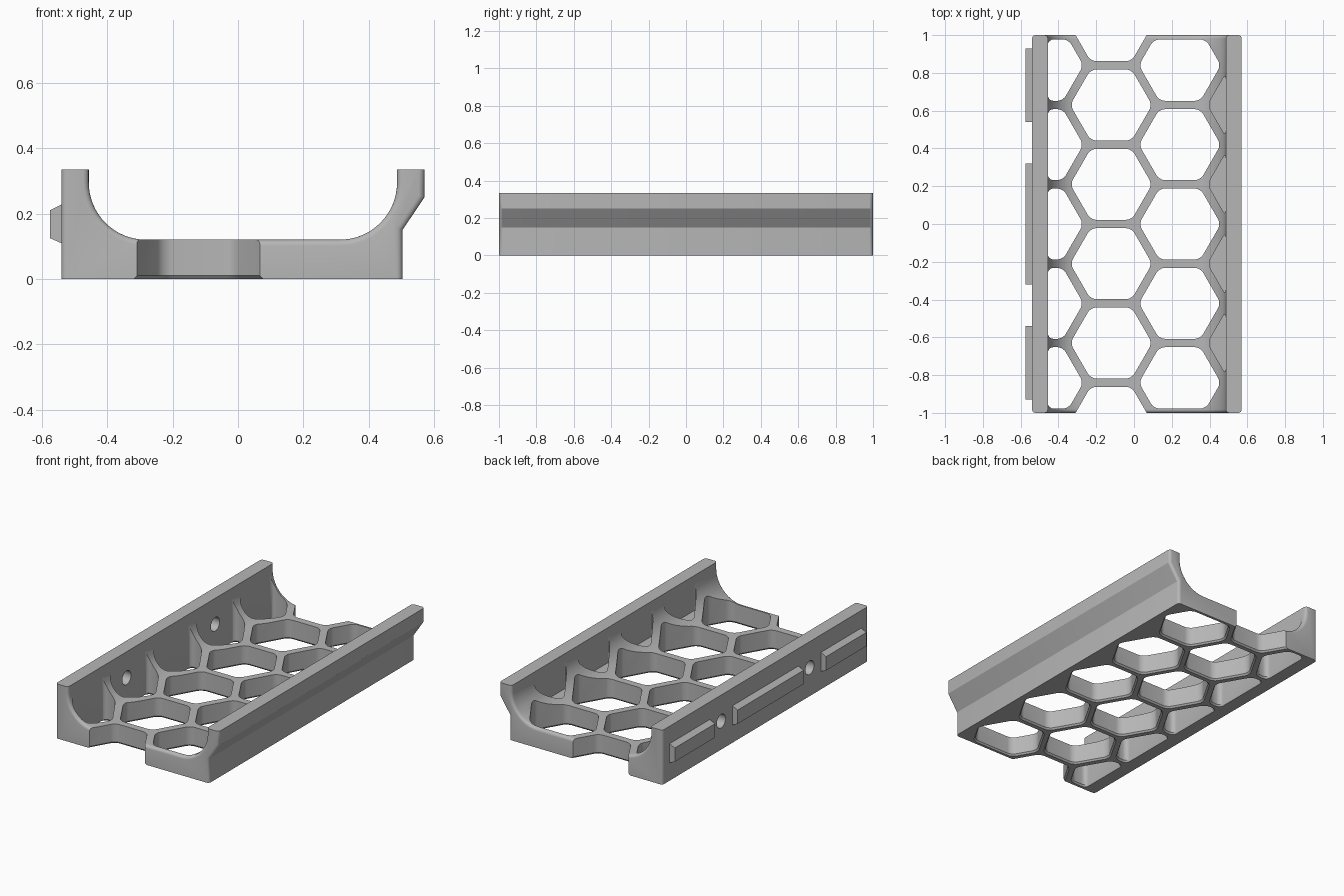
import bpy, bmesh, math

old = bpy.data.objects.get("Cube")
if old:
    bpy.data.objects.remove(old, do_unlink=True)

grey = bpy.data.materials.new("plain grey")
grey.use_nodes = True
COL = (0.47, 0.47, 0.47, 1)
grey.diffuse_color = COL
grey.node_tree.nodes["Principled BSDF"].inputs["Base Color"].default_value = COL

PITCH = 0.42
STEP = PITCH * math.cos(math.pi / 6)
RADIUS = 0.217
FLOOR, TOP, BEND = 0.12, 0.335, 0.175
LEFT, RIGHT = -0.456, 0.486     # inner wall faces


def finish(bm, name):
    bmesh.ops.recalc_face_normals(bm, faces=bm.faces)
    me = bpy.data.meshes.new(name)
    bm.to_mesh(me)
    bm.free()
    me.materials.append(grey)
    ob = bpy.data.objects.new(name, me)
    bpy.context.scene.collection.objects.link(ob)
    return ob


def extrude(bm, points, offset):
    face = bm.faces.new([bm.verts.new(p) for p in points])
    res = bmesh.ops.extrude_face_region(bm, geom=[face])
    verts = [g for g in res["geom"] if isinstance(g, bmesh.types.BMVert)]
    bmesh.ops.translate(bm, verts=verts, vec=offset)
    return face


def clip(poly, axis, limit, sign):
    """Keep the part of a flat polygon where sign * coordinate <= sign * limit."""
    out = []
    for a, b in zip(poly, poly[1:] + poly[:1]):
        da, db = sign * (a[axis] - limit), sign * (b[axis] - limit)
        if da <= 0:
            out.append(a)
        if da * db < 0:
            t = da / (da - db)
            out.append(tuple(p + (q - p) * t for p, q in zip(a, b)))
    return out


# tray cross-section with curved inner corners, extruded lengthwise
def arc(cx, start):
    return [(cx + BEND * math.cos(t), FLOOR + BEND + BEND * math.sin(t))
            for t in (start + i * math.pi / 32 for i in range(17))]


section = [(-0.54, 0), (-0.54, TOP), (LEFT, TOP)]
section += arc(LEFT + BEND, math.pi)
section += arc(RIGHT - BEND, 1.5 * math.pi)
section += [(RIGHT, TOP), (0.57, TOP), (0.57, 0.25), (0.503, 0.15), (0.503, 0)]
bm = bmesh.new()
extrude(bm, [(x, -1, z) for x, z in section], (0, 2, 0))
bmesh.ops.recalc_face_normals(bm, faces=bm.faces)
ends = [e for e in bm.edges
        if abs(e.verts[0].co.y - e.verts[1].co.y) < 0.01
        and not all(v.co.z < 0.001 for v in e.verts)
        and not all(v.co.z > TOP - 0.001 for v in e.verts)]
bmesh.ops.bevel(bm, geom=ends, offset=0.018, segments=4, profile=0.5, affect='EDGES')
tray = finish(bm, "honeycomb_tray")


# honeycomb cutter cells, flared underneath for a chamfered rim
def add_cell(bm, cx, cy, bottom, trim_ends):
    poly = [(cx + RADIUS * math.cos(i * math.pi / 3),
             cy + RADIUS * math.sin(i * math.pi / 3)) for i in range(6)]
    poly = clip(clip(poly, 0, LEFT, -1), 0, RIGHT, 1)
    if trim_ends:
        poly = clip(clip(poly, 1, -0.977, -1), 1, 0.977, 1)
    cell = bmesh.new()
    extrude(cell, [(x, y, bottom) for x, y in poly], (0, 0, 1))
    upright = [e for e in cell.edges if abs(e.verts[0].co.z - e.verts[1].co.z) > 0.5]
    bmesh.ops.bevel(cell, geom=upright, offset=0.03, segments=5, profile=0.5,
                    affect='EDGES')
    if bottom < 0.1:
        base = min(cell.faces, key=lambda f: f.calc_center_median().z)
        mid = base.calc_center_median()
        res = bmesh.ops.extrude_face_region(cell, geom=[base])
        cell.faces.remove(base) if base.is_valid else None
        for v in res["geom"]:
            if isinstance(v, bmesh.types.BMVert):
                v.co.z -= 0.02
                v.co.x = mid.x + (v.co.x - mid.x) * 1.09
                v.co.y = mid.y + (v.co.y - mid.y) * 1.09
    bmesh.ops.recalc_face_normals(cell, faces=cell.faces)
    tmp = bpy.data.meshes.new("cell")
    cell.to_mesh(tmp)
    cell.free()
    bm.from_mesh(tmp)
    bpy.data.meshes.remove(tmp)


bm = bmesh.new()
MID = -0.121
for row in range(-2, 3):
    add_cell(bm, MID - STEP, row * PITCH, 0.01, True)
    add_cell(bm, MID + STEP, row * PITCH, 0.01, True)
for row in range(-3, 3):
    y = (row + 0.5) * PITCH
    add_cell(bm, MID, y, 0.01, False)
    if abs(y) < 0.9:
        add_cell(bm, MID + 2 * STEP, y, FLOOR, True)    # blind wall pockets
cells = finish(bm, "cell_cutter")

# screw holes through one wall
bm = bmesh.new()
for y in (-0.43, 0.43):
    ring = [(-0.7, y + 0.042 * math.cos(i * math.pi / 16),
             0.175 + 0.042 * math.sin(i * math.pi / 16)) for i in range(32)]
    extrude(bm, ring, (0.3, 0, 0))
holes = finish(bm, "hole_cutter")

bpy.context.view_layer.objects.active = tray
for cutter in (cells, holes):
    mod = tray.modifiers.new("cut", 'BOOLEAN')
    mod.operation = 'DIFFERENCE'
    mod.solver = 'EXACT'
    mod.object = cutter
    cutter.hide_render = True
    bpy.ops.object.modifier_apply(modifier=mod.name)
for cutter in (cells, holes):
    bpy.data.objects.remove(cutter, do_unlink=True)

# raised tabs on the outer wall
for name, y0, y1 in (("front_tab", -0.93, -0.54), ("middle_tab", -0.32, 0.32),
                     ("back_tab", 0.54, 0.93)):
    bm = bmesh.new()
    outline = [(-0.53, 0.105), (-0.575, 0.125), (-0.575, 0.21), (-0.53, 0.232)]
    extrude(bm, [(x, y0, z) for x, z in outline], (0, y1 - y0, 0))
    finish(bm, name)

# smooth curved areas while keeping edges crisp
bpy.ops.object.select_all(action='DESELECT')
tray.select_set(True)
bpy.context.view_layer.objects.active = tray
bpy.ops.object.shade_smooth_by_angle(angle=math.radians(30))
